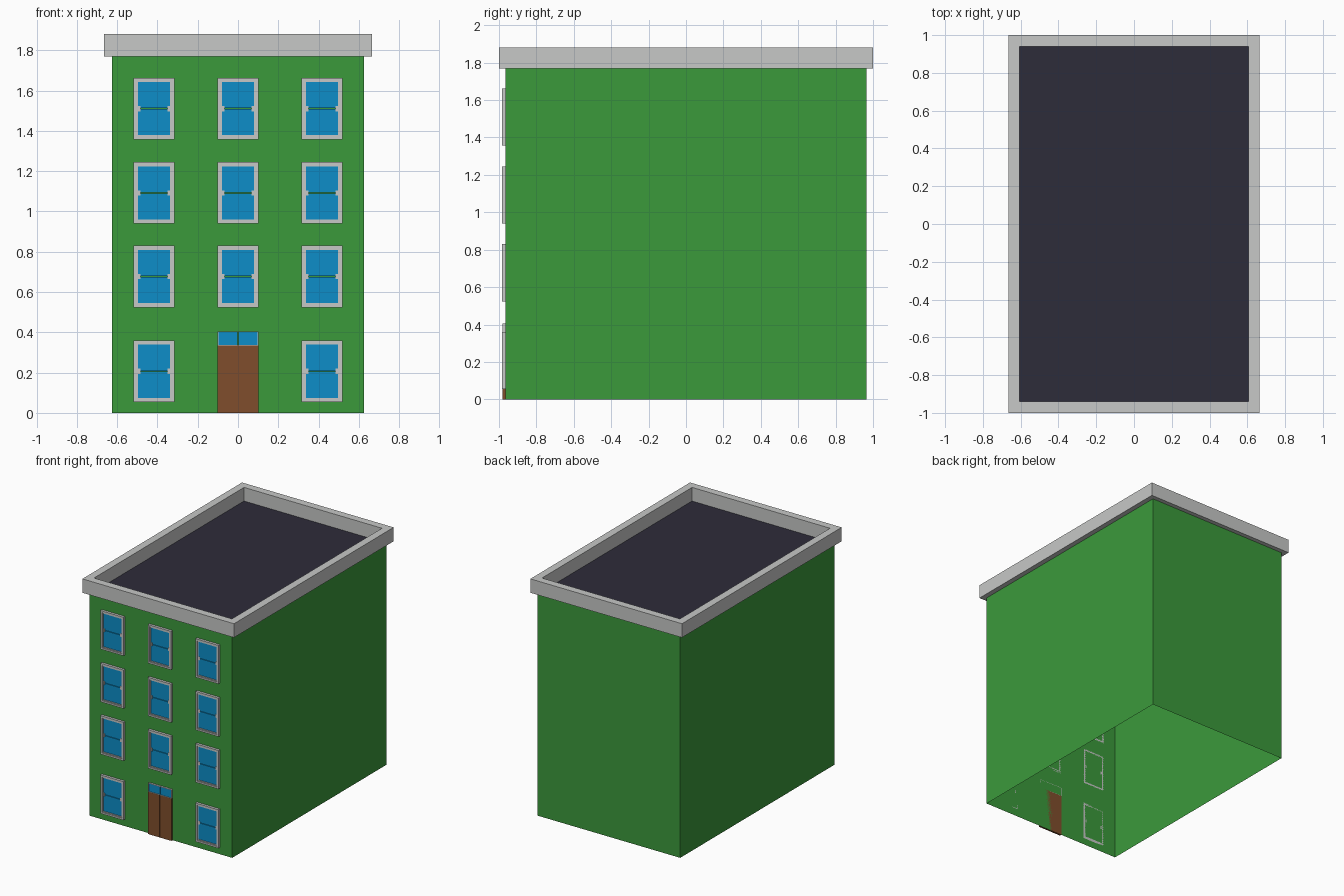
import bpy, bmesh

if "Cube" in bpy.data.objects:
    bpy.data.objects.remove(bpy.data.objects["Cube"])


def material(name, r, g, b):
    m = bpy.data.materials.new(name)
    m.diffuse_color = (r, g, b, 1)
    m.use_nodes = True
    m.node_tree.nodes["Principled BSDF"].inputs["Base Color"].default_value = m.diffuse_color
    return m


GREEN = material("green wall", 0.044, 0.32, 0.044)
GREY = material("light grey trim", 0.57, 0.58, 0.57)
BLUE = material("blue glass", 0.004, 0.27, 0.58)
BROWN = material("brown door", 0.216, 0.076, 0.025)
DARK = material("dark roof", 0.027, 0.025, 0.042)


def make(name, verts, faces, mat):
    mesh = bpy.data.meshes.new(name)
    mesh.from_pydata(verts, [], faces)
    bm = bmesh.new()
    bm.from_mesh(mesh)
    bmesh.ops.recalc_face_normals(bm, faces=bm.faces)
    bm.to_mesh(mesh)
    bm.free()
    mesh.materials.append(mat)
    ob = bpy.data.objects.new(name, mesh)
    bpy.context.collection.objects.link(ob)
    return ob


def box(name, x0, x1, y0, y1, z0, z1, mat, skip=()):
    v = [(x, y, z) for z in (z0, z1) for x, y in ((x0, y0), (x1, y0), (x1, y1), (x0, y1))]
    f = [(0, 3, 2, 1), (4, 5, 6, 7), (0, 1, 5, 4), (1, 2, 6, 5), (2, 3, 7, 6), (3, 0, 4, 7)]
    return make(name, v, [q for i, q in enumerate(f) if i not in skip], mat)


def ring(name, outer, inner, lo, hi, mat, upright=False):
    """Rectangular ring; outer and inner are (a0, a1, b0, b1), extruded lo to hi."""
    v = []
    for (a0, a1, b0, b1), d in ((outer, lo), (outer, hi), (inner, hi), (inner, lo)):
        for a, b in ((a0, b0), (a1, b0), (a1, b1), (a0, b1)):
            v.append((a, d, b) if upright else (a, b, d))
    f = []
    for k in range(4):
        n = (k + 1) % 4
        for i in range(4):
            j = (i + 1) % 4
            f.append((4 * k + i, 4 * k + j, 4 * n + j, 4 * n + i))
    return make(name, v, f, mat)


W = -0.965  # front wall plane

# Wall shell, open at the bottom and top
box("walls", -0.625, 0.625, W, 0.965, 0, 1.77, GREEN, skip=(0, 1))

# Flat roof and the parapet around it
make("roof", [(-.61, -.945, 1.772), (.61, -.945, 1.772), (.61, .945, 1.772), (-.61, .945, 1.772)],
     [(0, 1, 2, 3)], DARK)
ring("parapet", (-0.665, 0.665, -1, 1), (-0.605, 0.605, -0.94, 0.94), 1.77, 1.88, GREY)


def window(cx, z0):
    x0, x1, z1 = cx - 0.101, cx + 0.101, z0 + 0.306
    zm = (z0 + z1) / 2
    t, s = 0.013, 0.021
    # stepped frame
    ring("window_frame", (x0, x1, z0, z1), (x0 + t, x1 - t, z0 + t, z1 - t), W, W - 0.02, GREY, True)
    ring("window_sash", (x0 + t, x1 - t, z0 + t, z1 - t), (x0 + s, x1 - s, z0 + s, z1 - s),
         W, W - 0.014, GREY, True)
    # two panes with a fine groove between them
    for a, b in ((z0 + s, zm - 0.002), (zm + 0.002, z1 - s)):
        box("window_pane", x0 + s, x1 - s, W - 0.009, W - 0.001, a, b, BLUE)
    # small grey catches at mid height
    for a in (x0 + s, x1 - s - 0.012):
        box("window_catch", a, a + 0.012, W - 0.012, W, zm - 0.013, zm + 0.013, GREY)


for z in (0.054, 0.524, 0.939, 1.357):
    for x in (-0.417, 0, 0.417):
        if not (x == 0 and z < 0.1):
            window(x, z)

# Double door, with a glazed transom above
box("door_surround", -0.102, 0.102, W - 0.009, W, 0, 0.335, BROWN)
for a, b in ((-0.102, -0.002), (0.002, 0.102)):
    box("door_leaf", a, b, W - 0.015, W - 0.009, 0, 0.335, BROWN)
ring("transom_frame", (-0.102, 0.102, 0.335, 0.405), (-0.098, 0.098, 0.338, 0.401),
     W, W - 0.015, GREY, True)
for a, b in ((-0.098, -0.002), (0.002, 0.098)):
    box("transom_pane", a, b, W - 0.01, W - 0.001, 0.338, 0.401, BLUE)
